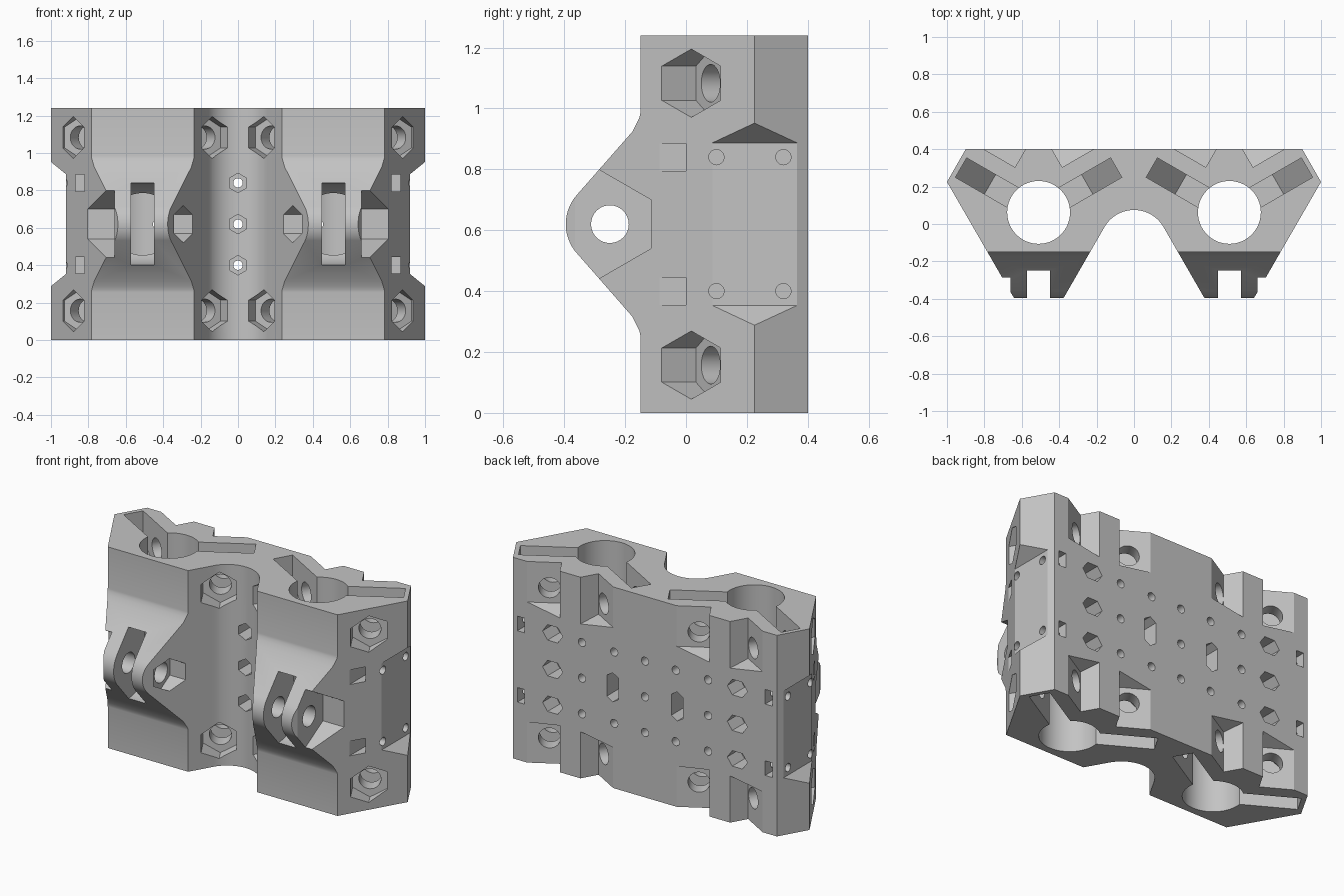
import bpy, bmesh, math
from mathutils import Vector

cube = bpy.data.objects.get("Cube")
if cube:
    bpy.data.objects.remove(cube, do_unlink=True)

X, Y, Z = Vector((1, 0, 0)), Vector((0, 1, 0)), Vector((0, 0, 1))
MID = 0.62          # half height
ROD_X, ROD_Y = 0.51, 0.062

grey = bpy.data.materials.new("plain_grey")
grey.use_nodes = True
grey.diffuse_color = (0.55, 0.55, 0.55, 1)
grey.node_tree.nodes["Principled BSDF"].inputs["Base Color"].default_value = grey.diffuse_color


def ngon(sides, radius, cu=0, cv=0, turn=0.0, stretch=1):
    """Regular polygon as a list of 2D points."""
    steps = [turn + 2 * math.pi * i / sides for i in range(sides)]
    return [(cu + stretch * radius * math.cos(a), cv + radius * math.sin(a)) for a in steps]


def rect(u0, u1, v0, v1):
    return [(u0, v0), (u1, v0), (u1, v1), (u0, v1)]


def prism(name, points, u, v, w, d0, d1, origin=Vector()):
    """Extrude a 2D profile in the u-v plane along w from d0 to d1."""
    bm = bmesh.new()
    verts = [bm.verts.new(origin + u * a + v * b + w * d0) for a, b in points]
    face = bm.faces.new(verts)
    top = bmesh.ops.extrude_face_region(bm, geom=[face])["geom"]
    moved = [g for g in top if isinstance(g, bmesh.types.BMVert)]
    bmesh.ops.translate(bm, verts=moved, vec=w * (d1 - d0))
    bmesh.ops.recalc_face_normals(bm, faces=bm.faces)
    mesh = bpy.data.meshes.new(name)
    bm.to_mesh(mesh)
    bm.free()
    obj = bpy.data.objects.new(name, mesh)
    bpy.context.collection.objects.link(obj)
    return obj


def combine(target, tool, operation):
    mod = target.modifiers.new("cut", 'BOOLEAN')
    mod.operation, mod.object, mod.solver = operation, tool, 'EXACT'
    bpy.context.view_layer.objects.active = target
    bpy.ops.object.modifier_apply(modifier=mod.name)
    bpy.data.objects.remove(tool, do_unlink=True)


def cut(points, u, v, w, d0, d1, origin=Vector()):
    combine(block, prism("cutter", points, u, v, w, d0, d1, origin), 'DIFFERENCE')


# Plan outline: two trapezoid lobes joined over a round channel
half = [(0.9, 0.4), (1, 0.225), (0.642, -0.395), (0.376, -0.395)]
arc = [math.radians(a) for a in range(30, 151, 5)]
channel = [(0.182 * math.cos(a), -0.107 + 0.182 * math.sin(a)) for a in arc]
outline = half + channel + [(-x, y) for x, y in reversed(half)]
block = prism("clamp_block", outline, X, Y, Z, 0, 2 * MID)
block.data.materials.append(grey)

# Side profile: flat front with a rounded wedge nose at mid height
upper = [(-0.15, 0.365), (-0.153, 0.35), (-0.162, 0.332), (-0.176, 0.304)]
nose = [math.radians(a) for a in range(139, 222, 6)]
tip = [(-0.25 + 0.145 * math.cos(a), 0.145 * math.sin(a)) for a in nose]
side = [(0.6, 1), (-0.15, 1)] + upper + tip
side += [(y, -z) for y, z in reversed(upper)] + [(-0.15, -1), (0.6, -1)]
combine(block, prism("side_profile", side, Y, Z, X, -1.5, 1.5, Z * MID), 'INTERSECT')

for sx in (-1, 1):
    rod = Vector((sx * ROD_X, ROD_Y, MID))
    out = X * sx
    centre = Z * MID
    # Rod bore
    cut(ngon(64, 0.168), X, Y, Z, -1, 1, rod)

    # Clamp slots, bolt pockets and back recesses, four to each bore
    for s in (-1, 1):
        t = Vector((s * math.cos(math.pi / 6), 0.5, 0))
        n = Vector((-s * 0.5, math.cos(math.pi / 6), 0))
        for sz in (-1, 1):
            up = Z * sz
            slot = [(0, 0.29), (0.3, 0.29), (0.479, 0.47), (0.479, 0.8), (0, 0.8)]
            cut(slot, t, up, n, -0.06, 0.06, rod)
            cut(ngon(6, 0.112, 0.298, 0.463, math.pi / 6), t, up, n, -0.4, -0.15, rod)
            recess = [(0.146, 0.37), (0.5, 0.25), (0.5, 0.8), (0.146, 0.8)]
            cut(recess, n, up, t, 0.23, 0.62, rod)
            cut(ngon(32, 0.062, 0.298, 0.463), t, up, n, -0.2, 0.2, rod)

    # Fork gap, pivot hole and nut seats on the nose
    cut(ngon(64, 0.22, -0.25, 0), Y, Z, out, 0.45, 0.572, centre)
    cut(ngon(32, 0.062, -0.25, 0), Y, Z, out, 0.25, 0.85, centre)
    seat = [(-0.115, 0.08), (-0.115, -0.08), (-0.6, -0.36), (-0.6, 0.36)]
    cut(seat, Y, Z, out, 0.66, 1.1, centre)
    cut(ngon(6, 0.1, -0.25, 0, math.pi / 6), Y, Z, out, 0.15, 0.35, centre)

    # Flat side pad with ramped ends
    pad = [(0.92, -0.267), (1.08, -0.397), (1.08, 0.397), (0.92, 0.267)]
    cut(pad, out, Z, Y, -0.3, 0.6, centre)
    for z in (-0.22, 0.22):
        for y in (0.1, 0.32):
            cut(ngon(20, 0.025, y, z), Y, Z, out, 0.78, 0.98, centre)
        nut = rect(0.82, 0.87, z - 0.045, z + 0.045)
        cut(nut, out, Z, Y, -0.3, 0.14, centre)
        cut(nut, out, Z, Y, 0.27, 0.5, centre)

    # Back mounting holes, slanted nut pockets and tall slot
    for z in (-0.22, 0, 0.22):
        cut(ngon(20, 0.025, 0.43, z), out, Z, Y, 0.2, 0.5, centre)
        if z:
            cut(ngon(20, 0.025, 0.21, z), out, Z, Y, 0.15, 0.5, centre)
        cut(ngon(6, 0.055, 0.63, z, 0, 1.25), out, Z, Y, 0.28, 0.5, centre)
    tall = [(-0.04, -0.065), (0, -0.09), (0.04, -0.065), (0.04, 0.065), (0, 0.09), (-0.04, 0.065)]
    cut(tall, X, Z, Y, 0.2, 0.5, centre + out * 0.22)

# Centre row of hex pockets with through holes
for z in (-0.22, 0, 0.22):
    cut(ngon(6, 0.052, 0, z, math.pi / 6), X, Z, Y, -0.1, 0.2, Z * MID)
    cut(ngon(20, 0.025, 0, z), X, Z, Y, 0, 0.6, Z * MID)

# Smooth the round walls, keep the edges crisp
bpy.ops.object.select_all(action='DESELECT')
block.select_set(True)
bpy.context.view_layer.objects.active = block
bpy.ops.object.shade_smooth_by_angle(angle=math.radians(25))
